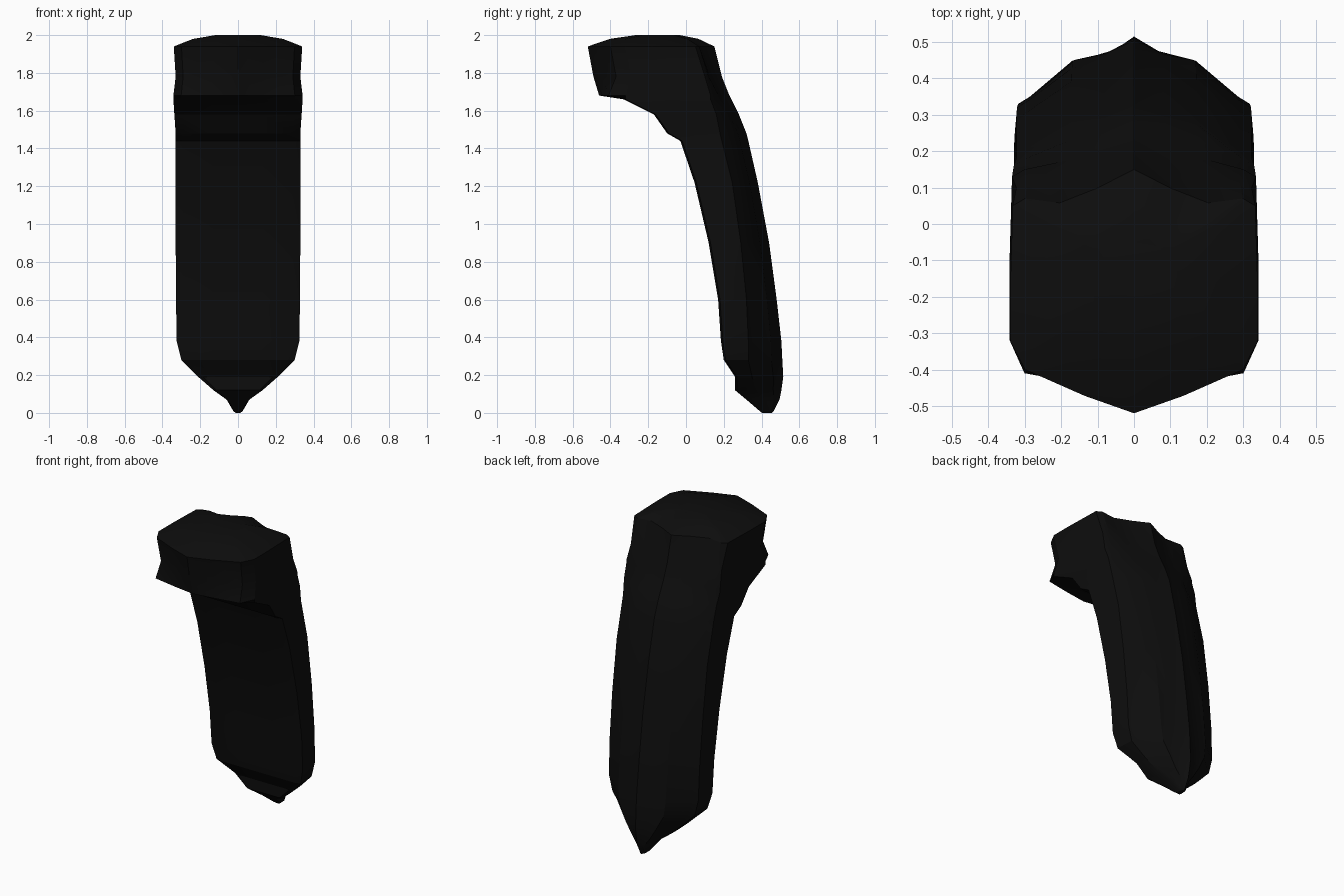
import bpy
import bmesh
import math

default_cube = bpy.data.objects.get("Cube")
if default_cube:
    bpy.data.objects.remove(default_cube, do_unlink=True)


def make_material(name, colour):
    material = bpy.data.materials.new(name)
    material.use_nodes = True
    material.diffuse_color = colour
    material.node_tree.nodes["Principled BSDF"].inputs["Base Color"].default_value = colour
    return material


# Level stations: height, front, side crease, back ridge, half width, front bow
STATIONS = [
    (1.94, -.52, .05, .15, .34, .12),
    (1.78, -.49, .1, .19, .33, .12),
    (1.68, -.46, .13, .23, .342, .05),
    (1.66, -.33, .13, .24, .342, 0),
    (1.58, -.17, .16, .28, .337, 0),
    (1.48, -.1, .18, .32, .33, 0),
    (1.44, -.03, .19, .33, .33, 0),
    (1.22, .045, .245, .38, .33, 0),
    (.9, .12, .29, .44, .33, 0),
    (.6, .17, .32, .48, .328, 0),
    (.38, .185, .33, .505, .325, 0),
    (.28, .2, .33, .51, .3, 0),
    (.19, .26, .35, .515, .21, 0),
    (.12, .26, .37, .505, .13, 0),
    (.07, .32, .4, .495, .06, 0),
    (.01, .39, .42, .465, .025, 0),
]


def cross_section(height, front, crease, back, width, bow):
    """Half outline from the front centre to the back ridge, then mirrored."""
    fade = min(1, max(0, (height - 1.5) / .44))  # grooves deepen near the head
    shoulder = front + bow
    side_front = shoulder + (crease - shoulder) * .15 * (bow > 0)
    depth = back - crease
    half = [
        (0, front),
        (width * .4, front + bow * .4),
        (width * .88, shoulder),
        (width, side_front + .01),
        (width, (shoulder + crease) / 2),
        (width * .98, crease),
        (width * .88, crease + .02),
        (width * (.52 + .08 * fade), back - depth * (.32 + .6 * fade)),
        (width * (.25 + .05 * fade), back - depth * (.22 + .3 * fade)),
        (0, back),
    ]
    mirrored = [(-x, y) for x, y in reversed(half[1:-1])]
    return [(x, y, height) for x, y in half + mirrored]


def loft(name, rings, material):
    mesh = bpy.data.meshes.new(name)
    bm = bmesh.new()
    loops = [[bm.verts.new(point) for point in ring] for ring in rings]
    for upper, lower in zip(loops, loops[1:]):
        count = len(upper)
        for i in range(count):
            j = (i + 1) % count
            bm.faces.new((upper[i], upper[j], lower[j], lower[i]))
    bm.faces.new(loops[0])
    bm.faces.new(loops[-1])
    bmesh.ops.recalc_face_normals(bm, faces=bm.faces)
    bm.to_mesh(mesh)
    bm.free()
    mesh.materials.append(material)
    part = bpy.data.objects.new(name, mesh)
    bpy.context.collection.objects.link(part)
    return part


# Shallow crown closing the head, made by shrinking the rim
rings = [cross_section(*station) for station in STATIONS]
centre = -.13
crown = [
    [(x * scale, centre + (y - centre) * scale, height) for x, y, _ in rings[0]]
    for scale, height in ((.35, 2), (.7, 1.98))
]

# Blunt tip under the handle
tip = [(x * .5, .43 + (y - .43) * .7, 0) for x, y, _ in rings[-1]]

black = make_material("matte black", (.004, .004, .004, 1))
handle = loft("curved_handle", crown + rings + [tip], black)

bpy.ops.object.select_all(action="DESELECT")
handle.select_set(True)
bpy.context.view_layer.objects.active = handle
bpy.ops.object.shade_smooth_by_angle(angle=math.radians(25))
